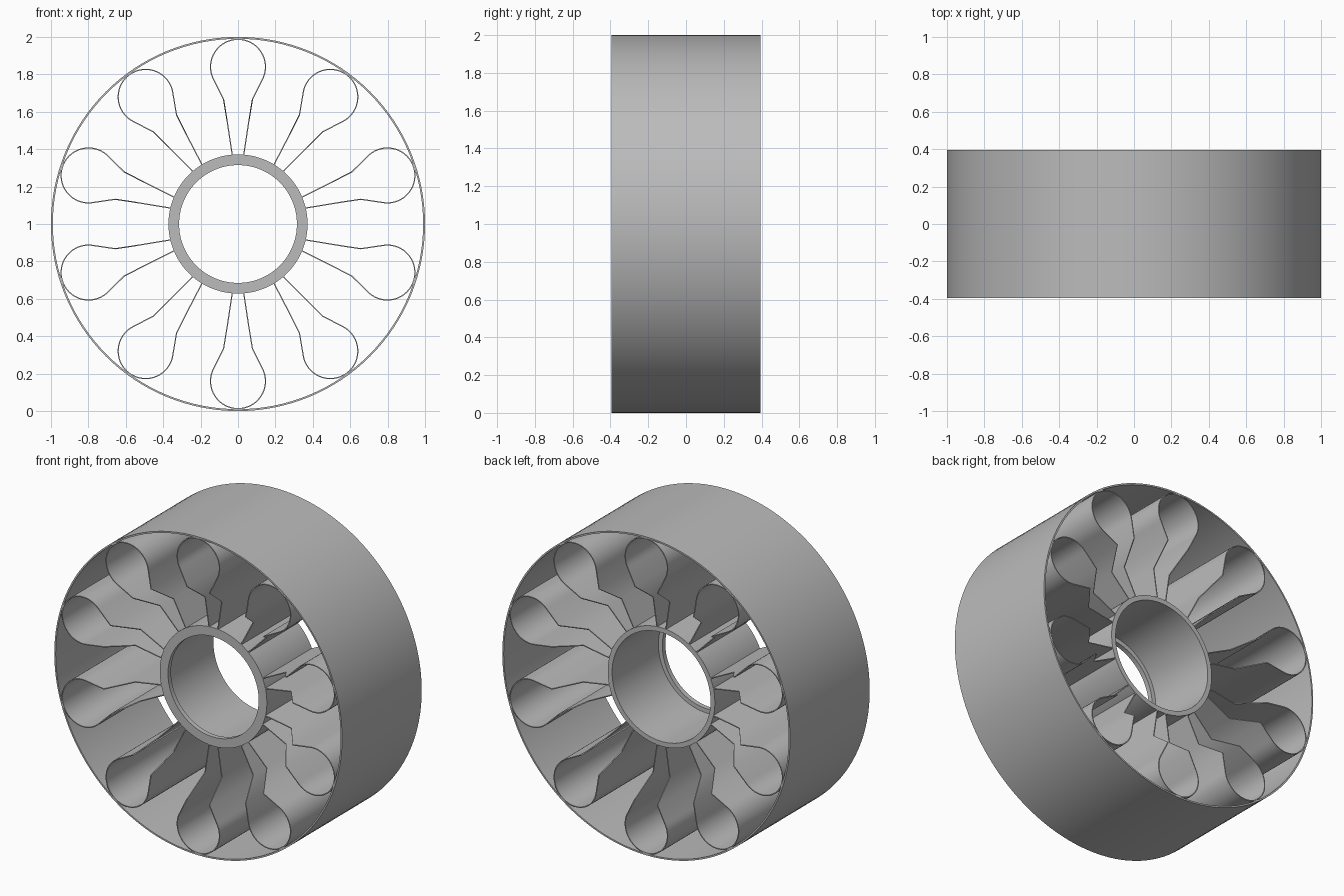
import bpy, bmesh
from math import sin, cos, pi, radians, tau

cube = bpy.data.objects.get("Cube")
if cube:
    bpy.data.objects.remove(cube, do_unlink=True)

grey = bpy.data.materials.new("plain grey")
grey.use_nodes = True
colour = (0.5, 0.5, 0.5, 1)
grey.diffuse_color = colour
grey.node_tree.nodes["Principled BSDF"].inputs["Base Color"].default_value = colour

HALF = 0.395       # half width of the rim
HUB_HALF = 0.245   # half width of the recessed hub
CENTRE_Z = 1.0
PETALS = 10


def make_object(name, bm):
    bmesh.ops.recalc_face_normals(bm, faces=bm.faces)
    mesh = bpy.data.meshes.new(name)
    bm.to_mesh(mesh)
    bm.free()
    mesh.materials.append(grey)
    obj = bpy.data.objects.new(name, mesh)
    obj.location.z = CENTRE_Z
    bpy.context.collection.objects.link(obj)
    return obj


def activate(obj):
    bpy.ops.object.select_all(action='DESELECT')
    obj.select_set(True)
    bpy.context.view_layer.objects.active = obj


def smooth(obj):
    activate(obj)
    bpy.ops.object.shade_smooth_by_angle(angle=radians(25))


def lathe(name, profile, steps=128):
    """Turn a closed (radius, y) profile about the y axis."""
    bm = bmesh.new()
    loops = []
    for i in range(steps):
        a = tau * i / steps
        loops.append([bm.verts.new((r * sin(a), y, r * cos(a))) for r, y in profile])
    n = len(profile)
    for i in range(steps):
        p, q = loops[i], loops[(i + 1) % steps]
        for j in range(n):
            k = (j + 1) % n
            bm.faces.new((p[j], p[k], q[k], q[j]))
    obj = make_object(name, bm)
    smooth(obj)
    return obj


# Thin outer band
lathe("outer_rim", [(1, -HALF), (1, HALF), (0.99, HALF), (0.99, -HALF)])

# Hub sleeve with a small lip at the front of its bore
lathe("hub", [(0.372, -HUB_HALF), (0.372, HUB_HALF), (0.342, HUB_HALF),
              (0.342, -HUB_HALF + 0.03), (0.315, -HUB_HALF + 0.03),
              (0.315, -HUB_HALF)])

# Keyhole-shaped sheet spoke: legs, neck and round loop, as (x, radius, half width)
side = [(0.03, 0.365, HUB_HALF), (0.058, 0.55, HUB_HALF), (0.077, 0.665, HALF)]
bulb_r, bulb_z, start, steps = 0.147, 0.84, radians(-29), 36
path = list(side)
for i in range(steps + 1):
    a = start + (pi - 2 * start) * i / steps
    path.append((bulb_r * cos(a), bulb_z + bulb_r * sin(a), HALF))
path += [(-x, r, w) for x, r, w in reversed(side)]

bm = bmesh.new()
rows = [(bm.verts.new((x, -w, r)), bm.verts.new((x, w, r))) for x, r, w in path]
for (a, b), (c, d) in zip(rows, rows[1:]):
    bm.faces.new((a, b, d, c))
spoke = make_object("spoke_1", bm)
thick = spoke.modifiers.new("sheet thickness", 'SOLIDIFY')
thick.thickness = 0.006
thick.offset = 0
activate(spoke)
bpy.ops.object.modifier_apply(modifier=thick.name)
smooth(spoke)

# Repeat the spoke around the hub
for i in range(1, PETALS):
    copy = spoke.copy()
    copy.name = f"spoke_{i + 1}"
    copy.rotation_euler.y = tau * i / PETALS
    bpy.context.collection.objects.link(copy)
